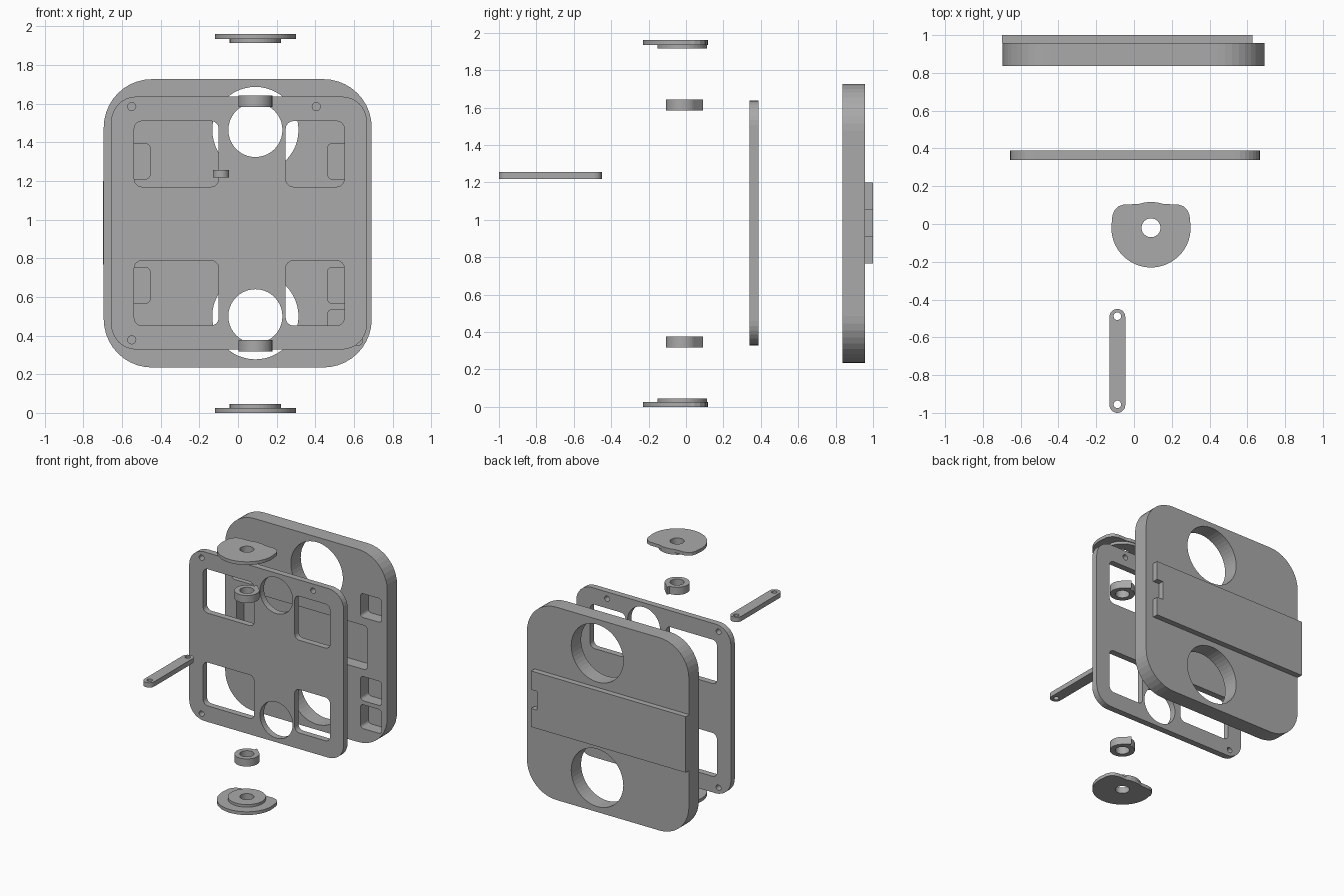
import bpy
import bmesh
from math import sin, cos, pi, radians

if "Cube" in bpy.data.objects:
    bpy.data.objects.remove(bpy.data.objects["Cube"], do_unlink=True)

grey = bpy.data.materials.new("plain grey")
grey.use_nodes = True
grey.diffuse_color = (0.4, 0.4, 0.4, 1)
grey.node_tree.nodes["Principled BSDF"].inputs["Base Color"].default_value = (0.4, 0.4, 0.4, 1)


def arc(cx, cy, r, start, end, n):
    """Points on an arc, angles in degrees."""
    angles = [radians(start + (end - start) * i / n) for i in range(n + 1)]
    return [(cx + r * cos(a), cy + r * sin(a)) for a in angles]


def circle(cx, cy, r, n=40):
    return arc(cx, cy, r, 0, 360, n)[:-1]


def rounded(x0, x1, y0, y1, r, n=8):
    """Outline of a rectangle with round corners."""
    corners = [(x1 - r, y1 - r), (x0 + r, y1 - r), (x0 + r, y0 + r), (x1 - r, y0 + r)]
    return [p for i, (cx, cy) in enumerate(corners)
            for p in arc(cx, cy, r, 90 * i, 90 * i + 90, n)]


def extrude(name, outlines, low, high, upright=False):
    """Solid from an outline with holes, along z, or along y when upright."""
    curve = bpy.data.curves.new(name, "CURVE")
    curve.dimensions = "2D"
    curve.fill_mode = "BOTH"
    curve.extrude = (high - low) / 2
    for pts in outlines:
        spline = curve.splines.new("POLY")
        spline.points.add(len(pts) - 1)
        for point, (x, y) in zip(spline.points, pts):
            point.co = (x, y, 0, 1)
        spline.use_cyclic_u = True
    obj = bpy.data.objects.new(name, curve)
    bpy.context.collection.objects.link(obj)
    bpy.ops.object.select_all(action="DESELECT")
    obj.select_set(True)
    bpy.context.view_layer.objects.active = obj
    bpy.ops.object.convert(target="MESH")
    obj = bpy.context.view_layer.objects.active
    bm = bmesh.new()
    bm.from_mesh(obj.data)
    bmesh.ops.remove_doubles(bm, verts=bm.verts, dist=0.0001)
    bmesh.ops.recalc_face_normals(bm, faces=bm.faces)
    for face in bm.faces:
        face.smooth = False
    bm.to_mesh(obj.data)
    bm.free()
    obj.data.materials.clear()
    obj.data.materials.append(grey)
    middle = (low + high) / 2
    obj.location = (0, middle, 0) if upright else (0, 0, middle)
    if upright:
        obj.rotation_euler.x = pi / 2
    return obj


def cut(target, cutter):
    """Subtract the cutter and discard it."""
    cutter.hide_render = True
    mod = target.modifiers.new("pocket", "BOOLEAN")
    mod.operation = "DIFFERENCE"
    mod.solver = "EXACT"
    mod.object = cutter
    bpy.ops.object.select_all(action="DESELECT")
    target.select_set(True)
    bpy.context.view_layer.objects.active = target
    bpy.ops.object.modifier_apply(modifier=mod.name)
    bpy.data.objects.remove(cutter, do_unlink=True)


AXIS_X, AXIS_Y = 0.09, -0.02
DIAL_HEIGHTS = (0.5, 1.464)

# Thick rear plate with two large openings
rear = extrude("rear_plate",
               [rounded(-0.695, 0.692, 0.235, 1.727, 0.25, 10)]
               + [circle(AXIS_X, z, 0.223, 48) for z in DIAL_HEIGHTS],
               0.836, 0.957, upright=True)

# Blind pockets in its front face
pockets = [(x0, x1, z0, z1)
           for x0, x1 in ((-0.64, -0.455), (0.463, 0.645))
           for z0, z1 in ((1.21, 1.394), (0.566, 0.753))]
pockets += [(0.463, 0.645, 0.35, 0.535), (-0.6, 0.52, 0.81, 1.15)]
for box in pockets:
    cut(rear, extrude("pocket_cutter", [rounded(*box, 0.025, 4)], 0.8, 0.932, upright=True))

# Notched slab across the back
extrude("back_slab",
        [[(-0.698, 0.767), (0.627, 0.767), (0.627, 0.91), (0.575, 0.91),
          (0.575, 1.055), (0.627, 1.055), (0.627, 1.2), (-0.698, 1.2)]],
        0.957, 1.0, upright=True)

# Thin front plate with windows, dial holes and screw holes
windows = [rounded(x0, x1, z0, z1, 0.04, 6)
           for x0, x1 in ((-0.537, -0.1), (0.247, 0.55))
           for z0, z1 in ((0.452, 0.788), (1.17, 1.51))]
dial_holes = [circle(AXIS_X, z, 0.14) for z in DIAL_HEIGHTS]
screw_holes = [circle(x, z, 0.021, 20)
               for x, z in ((-0.55, 1.585), (0.405, 1.585), (-0.55, 0.378))]
extrude("front_plate",
        [rounded(-0.656, 0.667, 0.328, 1.637, 0.13)] + windows + dial_holes + screw_holes,
        0.34, 0.388, upright=True)

# Dial outline: round below, flattened with a small bump behind
half = [(0.205, 0.045), (0.192, 0.075), (0.17, 0.095), (0.14, 0.104),
        (0.07, 0.105), (0.035, 0.114)]
dial = arc(AXIS_X, AXIS_Y, 0.21, 168, 372, 36)
dial += [(AXIS_X + dx, y) for dx, y in half] + [(AXIS_X, 0.117)]
dial += [(AXIS_X - dx, y) for dx, y in reversed(half)]
bore = circle(AXIS_X, AXIS_Y, 0.05, 32)

# Collar outline: a ring with one pointed tooth
collar = arc(AXIS_X, AXIS_Y, 0.0875, 88, 412, 40) + [(AXIS_X + 0.01, 0.09)]

# Mirrored pair of dials and collars
for side in ("lower", "upper"):
    def span(low, high):
        return (low, high) if side == "lower" else (1.96 - high, 1.96 - low)
    extrude(side + "_dial", [dial, bore], *span(0, 0.025))
    extrude(side + "_dial_boss", [circle(AXIS_X, AXIS_Y, 0.133), bore], *span(0.025, 0.045))
    extrude(side + "_collar", [collar, bore], *span(0.318, 0.377))

# Link arm with an eye at each end
LINK_X = -0.088
link = arc(LINK_X, -0.492, 0.042, 0, 180, 14) + arc(LINK_X, -0.958, 0.042, 180, 360, 14)
eyes = [circle(LINK_X, y, 0.02, 20) for y in (-0.488, -0.955)]
extrude("link_arm", [link] + eyes, 1.219, 1.256)
